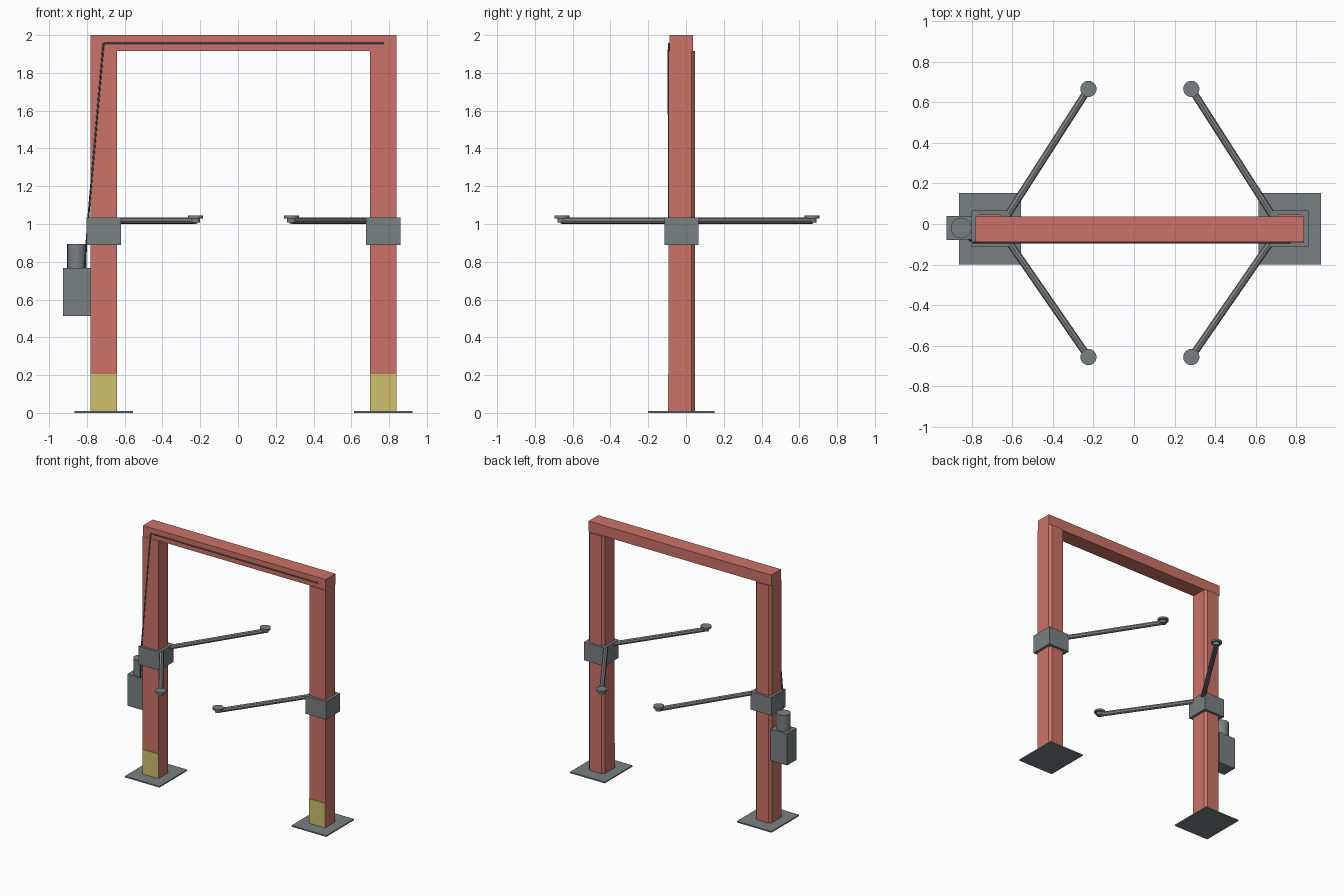
import bpy, bmesh
from mathutils import Vector

cube = bpy.data.objects.get("Cube")
if cube:
    bpy.data.objects.remove(cube, do_unlink=True)


def material(name, rgb):
    m = bpy.data.materials.new(name)
    m.use_nodes = True
    m.diffuse_color = (*rgb, 1)
    m.node_tree.nodes["Principled BSDF"].inputs["Base Color"].default_value = (*rgb, 1)
    return m


RED = material("red_paint", (0.6, 0.17, 0.14))
GREY = material("grey_steel", (0.19, 0.215, 0.22))
ARM = material("arm_steel", (0.23, 0.235, 0.24))
YELLOW = material("safety_yellow", (0.62, 0.53, 0.155))
HOSE = material("dark_hose", (0.09, 0.11, 0.115))


def finish(name, bm, mat):
    bmesh.ops.recalc_face_normals(bm, faces=bm.faces)
    mesh = bpy.data.meshes.new(name)
    bm.to_mesh(mesh)
    bm.free()
    mesh.materials.append(mat)
    ob = bpy.data.objects.new(name, mesh)
    bpy.context.collection.objects.link(ob)
    return ob


def prism(name, outline, z0, z1, mat):
    """Extrude a flat outline from z0 up to z1."""
    bm = bmesh.new()
    face = bm.faces.new([bm.verts.new((x, y, z0)) for x, y in outline])
    top = bmesh.ops.extrude_face_region(bm, geom=[face])["geom"]
    verts = [v for v in top if isinstance(v, bmesh.types.BMVert)]
    bmesh.ops.translate(bm, verts=verts, vec=(0, 0, z1 - z0))
    return finish(name, bm, mat)


def box(name, x0, x1, y0, y1, z0, z1, mat):
    return prism(name, [(x0, y0), (x1, y0), (x1, y1), (x0, y1)], z0, z1, mat)


def rod(name, a, b, radius, sides, mat, smooth=False):
    """Capped cylinder running from a to b."""
    a, b = Vector(a), Vector(b)
    bm = bmesh.new()
    bmesh.ops.create_cone(bm, cap_ends=True, segments=sides, radius1=radius,
                          radius2=radius, depth=(b - a).length)
    turn = (b - a).to_track_quat('Z', 'Y').to_matrix()
    bmesh.ops.rotate(bm, verts=bm.verts, matrix=turn)
    bmesh.ops.translate(bm, verts=bm.verts, vec=(a + b) / 2)
    ob = finish(name, bm, mat)
    if smooth:
        bpy.ops.object.select_all(action='DESELECT')
        ob.select_set(True)
        bpy.context.view_layer.objects.active = ob
        bpy.ops.object.shade_smooth_by_angle(angle=0.7)
    return ob


# Two posts; "inward" points from each post to the middle of the lift
for side, cx, inward in (("right", -0.711, 1), ("left", 0.769, -1)):
    box(side + "_base_plate", cx - 0.154, cx + 0.154, -0.2, 0.152, 0, 0.01, GREY)

    # Post with cut rear corners, and its warning panel
    w, front, back, cut = 0.071, -0.092, 0.047, 0.018
    outline = [(cx - w, front), (cx + w, front), (cx + w, back - cut),
               (cx + w - cut, back), (cx - w + cut, back), (cx - w, back - cut)]
    prism(side + "_post", outline, 0.005, 1.915, RED)
    box(side + "_warning_panel", cx - w, cx + w, front - 0.004, front + 0.001,
        0.01, 0.207, YELLOW)

    # Sliding carriage
    box(side + "_carriage", cx - 0.092, cx + 0.092, -0.113, 0.066, 0.89, 1.035, GREY)

    # Swing arms with lifting pads
    for end, pad_y in (("front", -0.657), ("rear", 0.667)):
        tag = side + "_" + end
        px = cx + inward * 0.486
        rod(tag + "_arm", (cx + inward * 0.046, -0.02, 1.017), (px, pad_y, 1.017),
            0.018, 8, ARM)
        rod(tag + "_pad_stem", (px, pad_y, 1.008), (px, pad_y, 1.034), 0.024, 16, GREY, True)
        rod(tag + "_pad", (px, pad_y, 1.03), (px, pad_y, 1.045), 0.04, 24, GREY, True)

# Overhead beam
box("top_beam", -0.782, 0.84, -0.088, 0.036, 1.915, 2.0, RED)

# Power unit on the outer side of the right post
box("power_unit_tank", -0.926, -0.78, -0.08, 0.04, 0.513, 0.767, GREY)
rod("power_unit_motor", (-0.853, -0.02, 0.76), (-0.853, -0.02, 0.895), 0.051, 24, GREY, True)

# Hydraulic hose from the power unit up the post and across the beam
route = [(-0.812, -0.078, 0.765), (-0.792, -0.091, 1.04), (-0.716, -0.092, 1.915),
         (-0.712, -0.091, 1.955), (0.772, -0.091, 1.955)]
for i, (a, b) in enumerate(zip(route, route[1:])):
    rod("hose_section_%d" % (i + 1), a, b, 0.005, 8, HOSE, True)
